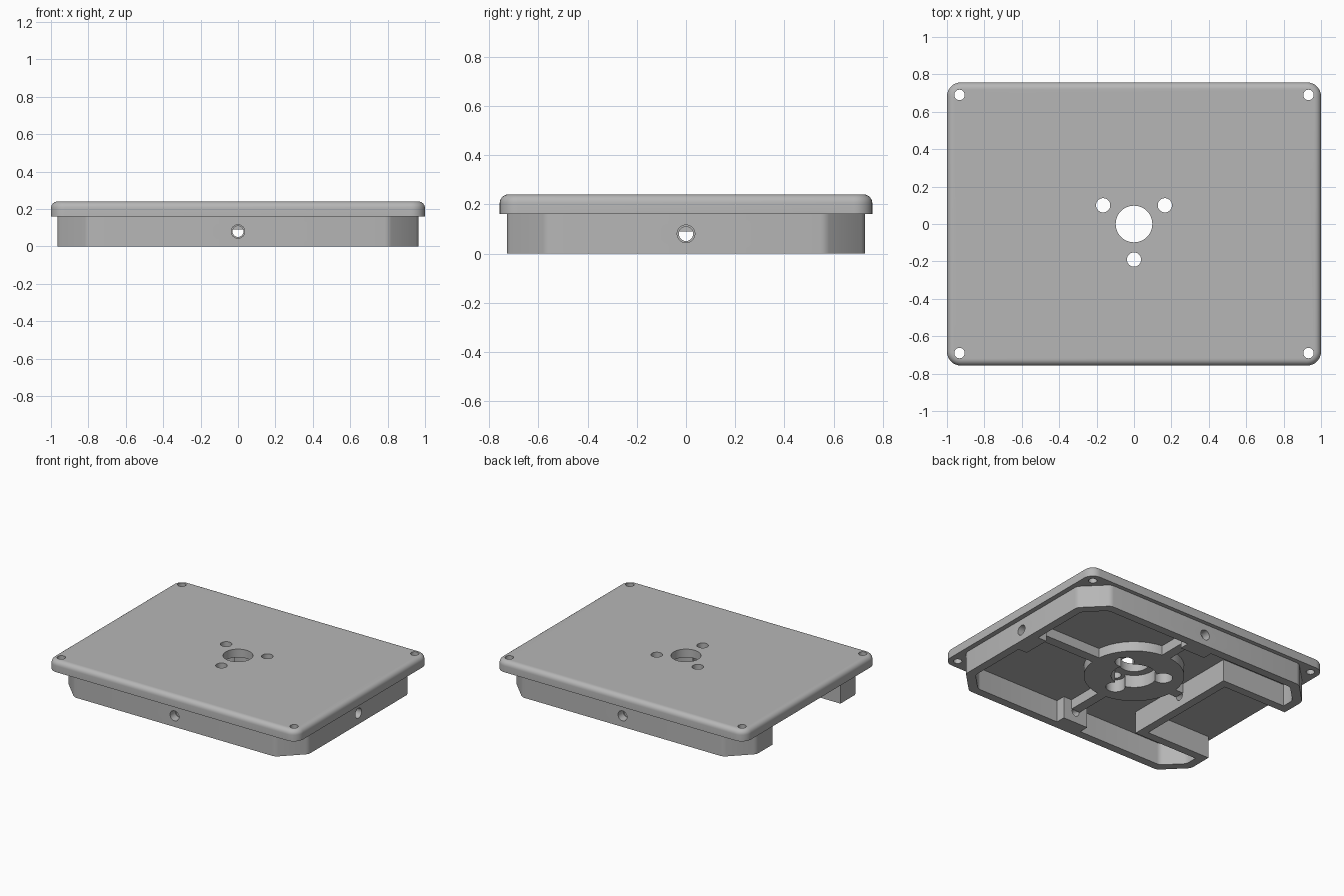
import bpy, bmesh
from math import pi, radians
from mathutils import Matrix

cube = bpy.data.objects.get("Cube")
if cube:
    bpy.data.objects.remove(cube, do_unlink=True)

grey = bpy.data.materials.new("light grey")
grey.use_nodes = True
colour = (0.47, 0.47, 0.47, 1)
grey.diffuse_color = colour
grey.node_tree.nodes["Principled BSDF"].inputs["Base Color"].default_value = colour

LID_Z, TOP_Z, RIB_Z, HOLE_Z = 0.16, 0.24, 0.09, 0.08
HALF_X, HALF_Y, CHAMFER, WALL = 0.965, 0.727, 0.16, 0.06
NOTCH_X, NOTCH_Y = -0.45, 0.39


def make(name, bm):
    bmesh.ops.recalc_face_normals(bm, faces=bm.faces)
    mesh = bpy.data.meshes.new(name)
    bm.to_mesh(mesh)
    bm.free()
    mesh.materials.append(grey)
    obj = bpy.data.objects.new(name, mesh)
    bpy.context.collection.objects.link(obj)
    return obj


def box(name, x0, x1, y0, y1, z0, z1):
    bm = bmesh.new()
    bmesh.ops.create_cube(bm, size=1)
    bmesh.ops.scale(bm, vec=(x1 - x0, y1 - y0, z1 - z0), verts=bm.verts)
    bmesh.ops.translate(bm, vec=((x0 + x1) / 2, (y0 + y1) / 2, (z0 + z1) / 2), verts=bm.verts)
    return make(name, bm)


def cylinder(name, x, y, z, r, depth, axis="Z"):
    turn = {"X": Matrix.Rotation(pi / 2, 4, "Y"), "Y": Matrix.Rotation(pi / 2, 4, "X"),
            "Z": Matrix.Identity(4)}[axis]
    bm = bmesh.new()
    bmesh.ops.create_cone(bm, cap_ends=True, segments=48, radius1=r, radius2=r,
                          depth=depth, matrix=Matrix.Translation((x, y, z)) @ turn)
    return make(name, bm)


def upright_edges(bm):
    return [e for e in bm.edges if abs(e.verts[0].co.z - e.verts[1].co.z) > 0.01]


def octagon(name, hx, hy, c, z0, z1):
    """Chamfered rectangle, extruded, with slightly softened corners."""
    bm = bmesh.new()
    pts = [(hx - c, -hy), (hx, c - hy), (hx, hy - c), (hx - c, hy),
           (c - hx, hy), (-hx, hy - c), (-hx, c - hy), (c - hx, -hy)]
    face = bm.faces.new([bm.verts.new((x, y, z0)) for x, y in pts])
    ext = bmesh.ops.extrude_face_region(bm, geom=[face])
    bmesh.ops.translate(bm, vec=(0, 0, z1 - z0),
                        verts=[g for g in ext["geom"] if isinstance(g, bmesh.types.BMVert)])
    bmesh.ops.bevel(bm, geom=upright_edges(bm), offset=0.02, segments=3,
                    profile=0.5, affect="EDGES")
    return make(name, bm)


def combine(obj, tools, operation="DIFFERENCE"):
    for tool in tools:
        mod = obj.modifiers.new("shape", "BOOLEAN")
        mod.operation, mod.solver, mod.object = operation, "EXACT", tool
        bpy.context.view_layer.objects.active = obj
        bpy.ops.object.modifier_apply(modifier=mod.name)
        bpy.data.objects.remove(tool, do_unlink=True)


# Lid plate with rounded corners and a rounded upper rim
lid = box("lid", -1, 1, -0.757, 0.757, LID_Z, TOP_Z)
bm = bmesh.new()
bm.from_mesh(lid.data)
bmesh.ops.bevel(bm, geom=upright_edges(bm), offset=0.075, segments=8,
                profile=0.5, affect="EDGES")
rim = [e for e in bm.edges if min(v.co.z for v in e.verts) > TOP_Z - 0.001]
bmesh.ops.bevel(bm, geom=rim, offset=0.035, segments=6, profile=0.5, affect="EDGES")
bm.to_mesh(lid.data)
bm.free()

# Skirt: chamfered outline, open notch on one side, hollow pocket
skirt = octagon("skirt", HALF_X, HALF_Y, CHAMFER, 0, LID_Z)
combine(skirt, [box("notch_cut", -1.2, NOTCH_X, -NOTCH_Y, NOTCH_Y, -0.1, 0.3)])

pocket = octagon("pocket", HALF_X - WALL, HALF_Y - WALL, CHAMFER - WALL * 0.55, -0.1, 0.3)
PAD, DEEP = 0.1, 0.13
combine(pocket, [
    box("notch_wall", -1.2, NOTCH_X + WALL, -NOTCH_Y - WALL, NOTCH_Y + WALL, -0.2, 0.4),
    box("back_pad", -PAD, PAD, HALF_Y - DEEP, 1, -0.2, 0.4),
    box("front_pad", -PAD, PAD, -1, DEEP - HALF_Y, -0.2, 0.4),
    box("side_pad", HALF_X - DEEP, 1.2, -PAD, PAD, -0.2, 0.4)])
combine(skirt, [pocket])

# Cross holes through the walls, with a wider mouth outside
combine(skirt, [
    cylinder("bore_x", 0, 0, HOLE_Z, 0.029, 2.4, "X"),
    cylinder("bore_y", 0, 0, HOLE_Z, 0.029, 2.4, "Y"),
    cylinder("mouth_right", HALF_X, 0, HOLE_Z, 0.036, 0.12, "X"),
    cylinder("mouth_back", 0, HALF_Y, HOLE_Z, 0.036, 0.12, "Y"),
    cylinder("mouth_front", 0, -HALF_Y, HOLE_Z, 0.036, 0.12, "Y")])

# Round hub under the lid, with four ribs running to the walls
hub = cylinder("hub", 0, 0, (RIB_Z + LID_Z) / 2, 0.33, LID_Z - RIB_Z)
RW, R0 = 0.035, 0.32
box("rib_left", R0, HALF_X - DEEP, -RW, RW, RIB_Z, LID_Z)
box("rib_right", NOTCH_X + WALL, -R0, -RW, RW, RIB_Z, LID_Z)
box("rib_back", -RW, RW, R0, HALF_Y - DEEP, RIB_Z, LID_Z)
box("rib_front", -RW, RW, DEEP - HALF_Y, -R0, RIB_Z, LID_Z)

# Centre hole, three screw holes and their counterbores, corner holes
screws = [(0.165, 0.1), (-0.165, 0.1), (0, -0.19)]
BORE_TOP = 0.18
for part in (lid, hub):
    cuts = [cylinder("centre_bore", 0, 0, BORE_TOP / 2, 0.15, BORE_TOP)]
    cuts += [cylinder("screw_bore", x, y, BORE_TOP / 2, 0.063, BORE_TOP) for x, y in screws]
    if part is lid:
        cuts.append(cylinder("centre_hole", 0, 0, 0.2, 0.098, 0.4))
        cuts += [cylinder("screw_hole", x, y, 0.2, 0.038, 0.4) for x, y in screws]
        cuts += [cylinder("corner_hole", sx * 0.933, sy * 0.69, 0.2, 0.028, 0.4)
                 for sx in (-1, 1) for sy in (-1, 1)]
    combine(part, cuts)

# Smooth shading on the round parts, sharp edges kept
for part in (lid, skirt, hub):
    bpy.ops.object.select_all(action="DESELECT")
    part.select_set(True)
    bpy.context.view_layer.objects.active = part
    bpy.ops.object.shade_smooth_by_angle(angle=radians(30))
